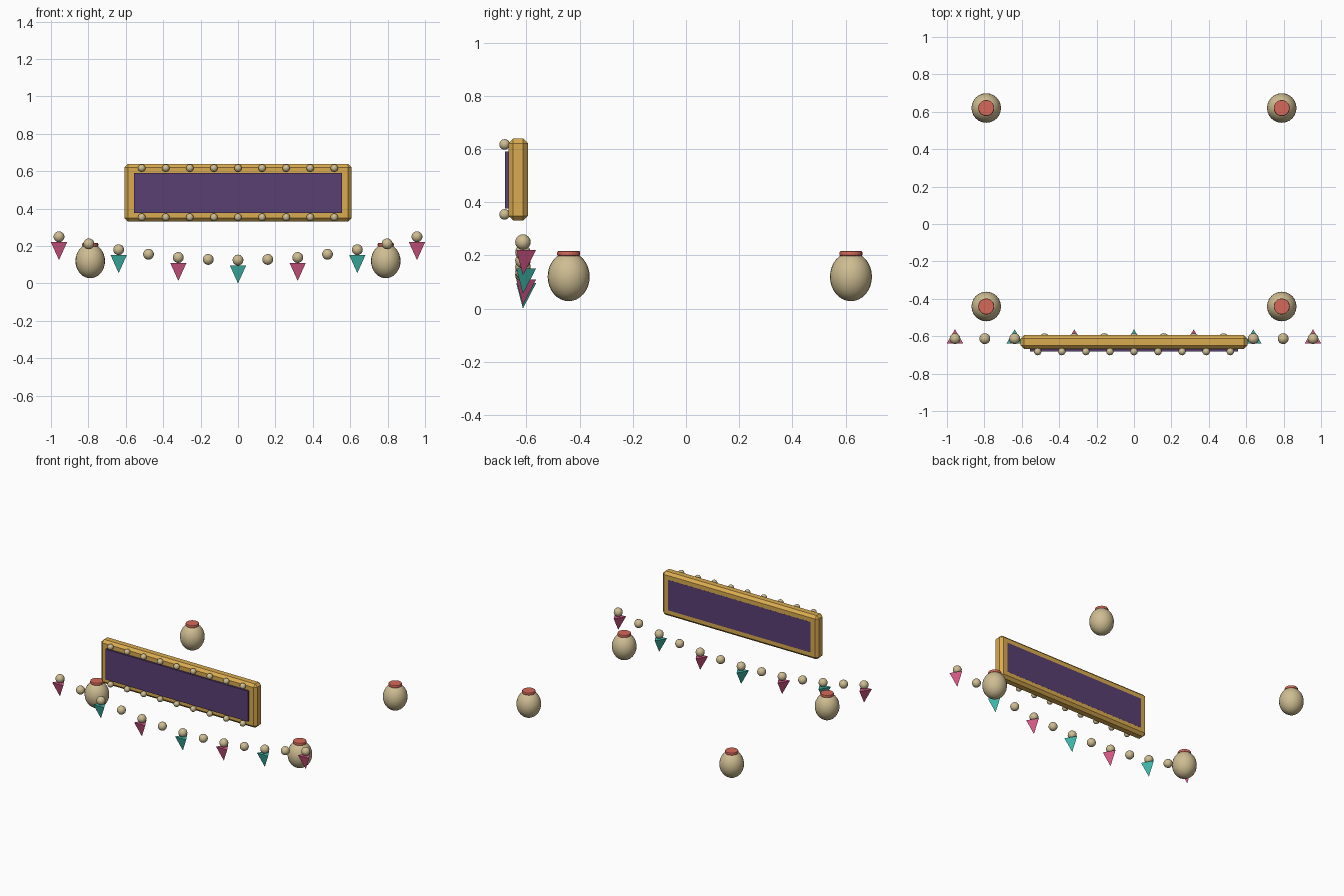
import bpy
import bmesh
from mathutils import Matrix, Vector

cube = bpy.data.objects.get("Cube")
if cube:
    bpy.data.objects.remove(cube, do_unlink=True)


def material(name, rgb):
    mat = bpy.data.materials.new(name)
    mat.use_nodes = True
    mat.diffuse_color = (*rgb, 1)
    mat.node_tree.nodes["Principled BSDF"].inputs["Base Color"].default_value = (*rgb, 1)
    return mat


CREAM = material("warm cream", (0.62, 0.51, 0.29))
GOLD = material("gold", (0.70, 0.41, 0.08))
PURPLE = material("deep purple", (0.10, 0.05, 0.17))
RED = material("coral red", (0.66, 0.14, 0.10))
PINK = material("pink", (0.66, 0.10, 0.24))
TEAL = material("teal", (0.05, 0.48, 0.40))


def make_object(name, bm, mat, location, smooth=False):
    mesh = bpy.data.meshes.new(name)
    bmesh.ops.recalc_face_normals(bm, faces=bm.faces)
    bm.to_mesh(mesh)
    bm.free()
    mesh.materials.append(mat)
    obj = bpy.data.objects.new(name, mesh)
    bpy.context.collection.objects.link(obj)
    obj.location = location
    for poly in mesh.polygons:
        poly.use_smooth = smooth
    return obj


def box(name, mat, low, high, bevel=0):
    low, high = Vector(low), Vector(high)
    bm = bmesh.new()
    bmesh.ops.create_cube(bm, size=1, matrix=Matrix.Diagonal((*(high - low), 1)))
    if bevel:
        bmesh.ops.bevel(bm, geom=bm.edges[:], offset=bevel, segments=1, affect='EDGES')
    return make_object(name, bm, mat, (low + high) / 2)


def ball(name, mat, location, radius, height=None, segments=16, rings=10):
    bm = bmesh.new()
    scale = Matrix.Diagonal((radius, radius, height or radius, 1))
    bmesh.ops.create_uvsphere(bm, u_segments=segments, v_segments=rings, radius=1, matrix=scale)
    return make_object(name, bm, mat, location, smooth=True)


def cone(name, mat, location, sides, bottom, top, depth, bevel=0):
    bm = bmesh.new()
    bmesh.ops.create_cone(bm, cap_ends=True, segments=sides, radius1=bottom,
                          radius2=top, depth=depth)
    if bevel:
        rims = [e for e in bm.edges if abs(e.verts[0].co.z - e.verts[1].co.z) < 1e-5]
        bmesh.ops.bevel(bm, geom=rims, offset=bevel, segments=2, profile=0.5, affect='EDGES')
    return make_object(name, bm, mat, location)


def pennant(name, mat, location, radius, depth):
    # Three-sided point hanging downwards, one corner to the back
    x, y, z = location
    bm = bmesh.new()
    tip = bm.verts.new((0, 0, -depth))
    base = [bm.verts.new(Matrix.Rotation(i * 2.0944, 3, 'Z') @ Vector((0, radius, 0)))
            for i in range(3)]
    bm.faces.new(base)
    for i in range(3):
        bm.faces.new((base[i], tip, base[(i + 1) % 3]))
    return make_object(name, bm, mat, (x, y, z))


# Sign board: chamfered gold frame with a purple panel running through it
box("sign_frame", GOLD, (-0.606, -0.668, 0.331), (0.606, -0.594, 0.639), bevel=0.018)
box("sign_panel", PURPLE, (-0.555, -0.681, 0.377), (0.555, -0.5935, 0.591))

# Rows of bulbs along the top and bottom of the sign
for row, z in (("top", 0.617), ("bottom", 0.354)):
    for i in range(9):
        ball(f"sign_bulb_{row}_{i}", CREAM, ((i - 4) * 0.1287, -0.682, z), 0.02)

# Sagging garland of beads with alternating pennants
for i in range(-6, 7):
    x, z = i * 0.1595, 0.125 + 0.125 * (i / 6) ** 2
    ball(f"garland_bead_{i + 6}", CREAM, (x, -0.613, z), 0.029)
    if i % 2 == 0:
        colour = TEAL if i % 4 == 0 else PINK
        pennant(f"garland_pennant_{i + 6}", colour, (x, -0.613, z - 0.029), 0.05, 0.096)

# Four lanterns with red caps
for side, x in (("right", -0.79), ("left", 0.79)):
    for end, y in (("front", -0.441), ("back", 0.62)):
        ball(f"lantern_{end}_{side}", CREAM, (x, y, 0.12), 0.079, 0.092, 24, 16)
        cone(f"lantern_cap_{end}_{side}", RED, (x, y, 0.207), 20, 0.043, 0.043, 0.019, 0.005)
